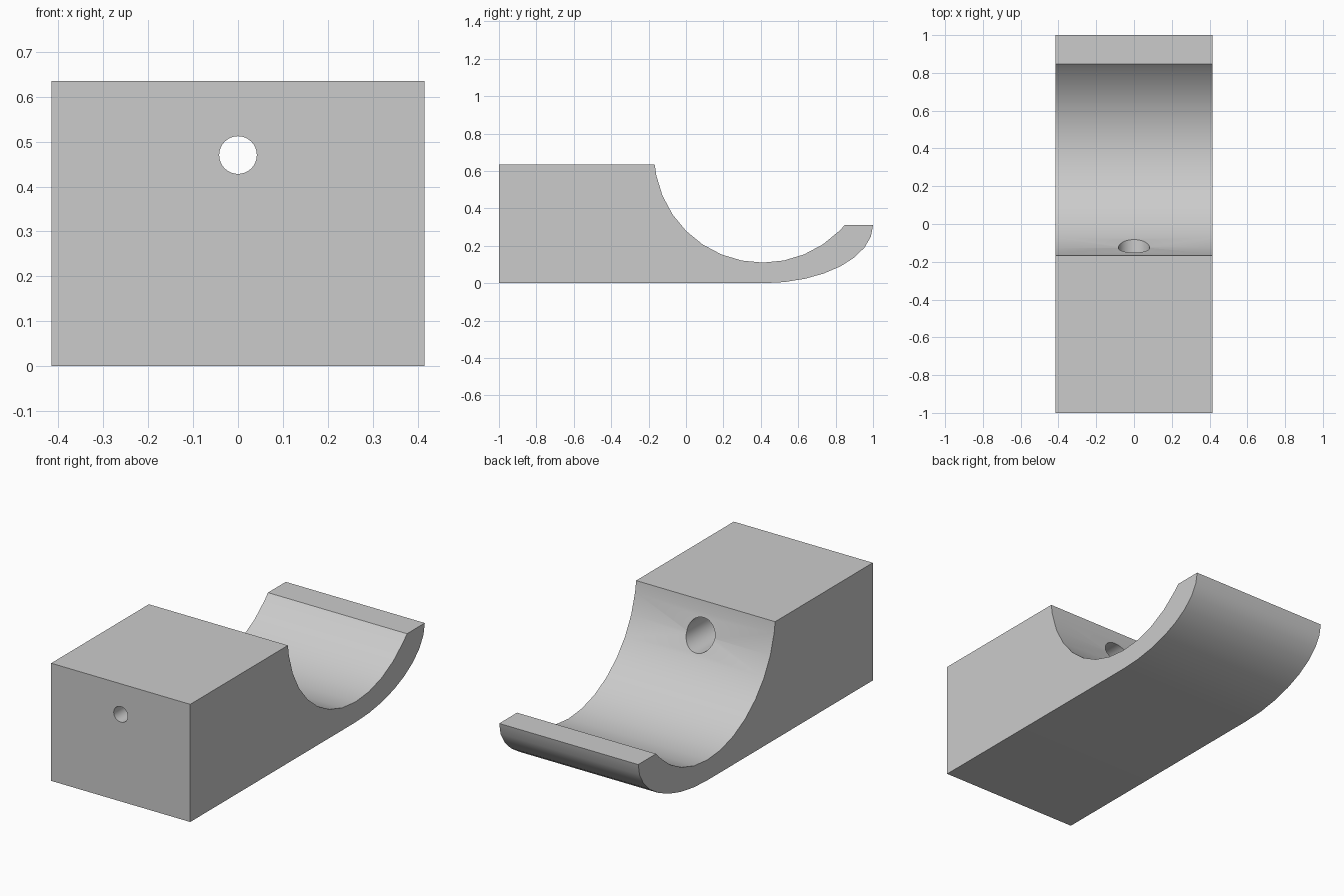
import bpy
import bmesh
from math import sin, cos, pi, sqrt, radians

default = bpy.data.objects.get("Cube")
if default:
    bpy.data.objects.remove(default)

HALF_W = 0.415
TOP, LIP = 0.635, 0.31            # block top, lip top
CY, CZ, R = 0.41, 0.69, 0.58      # cradle circle
HOLE_Z = 0.47
STEP = pi / 16

grey = bpy.data.materials.new("light grey")
grey.use_nodes = True
colour = (0.6, 0.6, 0.6, 1)
grey.diffuse_color = colour
grey.node_tree.nodes["Principled BSDF"].inputs["Base Color"].default_value = colour


def make_object(name, bm):
    bmesh.ops.recalc_face_normals(bm, faces=bm.faces)
    mesh = bpy.data.meshes.new(name)
    bm.to_mesh(mesh)
    bm.free()
    obj = bpy.data.objects.new(name, mesh)
    bpy.context.collection.objects.link(obj)
    mesh.materials.append(grey)
    return obj


def circle_y(z):
    return sqrt(R * R - (z - CZ) ** 2)


# Side profile: block, curved underside, lip, round cradle
profile = [(-1, TOP), (-1, 0)]
profile += [(CY + 0.59 * sin(i * STEP), LIP - LIP * cos(i * STEP)) for i in range(9)]
profile.append((CY + circle_y(LIP), LIP))
arc = [(CY + R * cos(-i * STEP), CZ + R * sin(-i * STEP)) for i in range(4, 16)]
profile += arc
profile.append((CY - circle_y(TOP), TOP))

bm = bmesh.new()
side = bm.faces.new([bm.verts.new((-HALF_W, y, z)) for y, z in profile])
extruded = bmesh.ops.extrude_face_region(bm, geom=[side], use_keep_orig=True)
moved = [v for v in extruded["geom"] if isinstance(v, bmesh.types.BMVert)]
bmesh.ops.translate(bm, verts=moved, vec=(2 * HALF_W, 0, 0))
body = make_object("cradle_block", bm)

# Stepped bolt hole: narrow at the front, wide at the cradle, turned about y
steps = [(0.042, -1.2), (0.042, -0.6), (0.083, -0.6), (0.083, 0.2)]
SIDES = 32
bm = bmesh.new()
rings = [[bm.verts.new((r * cos(2 * pi * i / SIDES), y, HOLE_Z + r * sin(2 * pi * i / SIDES)))
          for i in range(SIDES)] for r, y in steps]
for a, b in zip(rings, rings[1:]):
    for i in range(SIDES):
        j = (i + 1) % SIDES
        bm.faces.new((a[i], a[j], b[j], b[i]))
bm.faces.new(rings[0])
bm.faces.new(rings[-1])
cutter = make_object("bolt_hole_cutter", bm)
cutter.hide_render = True

cut = body.modifiers.new("bolt hole", "BOOLEAN")
cut.operation = "DIFFERENCE"
cut.solver = "EXACT"
cut.object = cutter

# Apply the cut, drop the cutter, smooth the curved surfaces
bpy.ops.object.select_all(action="DESELECT")
body.select_set(True)
bpy.context.view_layer.objects.active = body
bpy.ops.object.modifier_apply(modifier=cut.name)
bpy.data.objects.remove(cutter)
bpy.ops.object.shade_smooth_by_angle(angle=radians(30))
